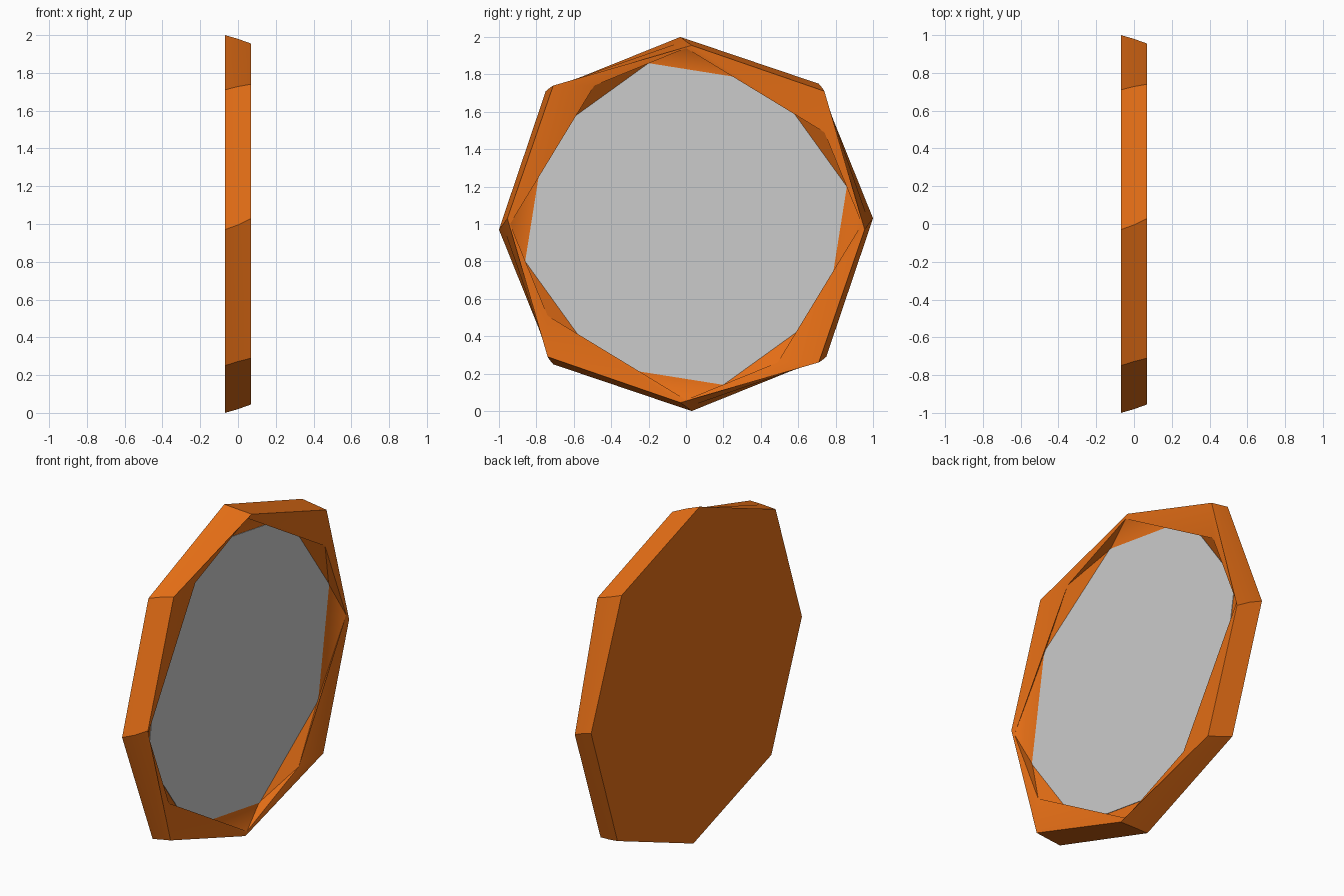
import bpy, bmesh

if "Cube" in bpy.data.objects:
    bpy.data.objects.remove(bpy.data.objects["Cube"])

orange = bpy.data.materials.new("orange_frame")
orange.diffuse_color = (0.8, 0.16, 0.008, 1)
orange.use_nodes = True
orange.node_tree.nodes["Principled BSDF"].inputs["Base Color"].default_value = orange.diffuse_color


def ring(bm, x, a, b):
    """Octagon around the x axis: two corners (y, z) repeated in four quarter turns."""
    verts = []
    for _ in range(4):
        for y, z in (a, b):
            verts.append(bm.verts.new((x, y, z + 1)))
        a, b = (a[1], -a[0]), (b[1], -b[0])
    return verts


def finish(bm, name, material=None):
    bmesh.ops.recalc_face_normals(bm, faces=bm.faces)
    mesh = bpy.data.meshes.new(name)
    bm.to_mesh(mesh)
    bm.free()
    obj = bpy.data.objects.new(name, mesh)
    bpy.context.collection.objects.link(obj)
    if material:
        mesh.materials.append(material)
    bpy.context.view_layer.objects.active = obj
    obj.select_set(True)
    bpy.ops.object.shade_smooth_by_angle(angle=0.5)
    obj.select_set(False)
    return obj


# Twisted octagonal frame: back, side ridge, front rim and inner lip
bm = bmesh.new()
rings = [
    ring(bm, -0.07, (-0.03, 1.0), (0.71, 0.75)),
    ring(bm, 0.0, (-0.005, 0.98), (0.728, 0.728)),
    ring(bm, 0.07, (0.03, 0.955), (0.74, 0.71)),
    ring(bm, 0.06, (0.0, 0.94), (0.74, 0.49)),
]
for lower, upper in zip(rings, rings[1:]):
    for i in range(8):
        j = (i + 1) % 8
        bm.faces.new((lower[i], lower[j], upper[j], upper[i]))
bm.faces.new(rings[0])

# Recess wall: triangles zigzag from the lip down to the turned floor octagon
lip = rings[3]
glass_corners = ((-0.2, 0.86), (0.46, 0.755))
floor = ring(bm, 0.0, *glass_corners)
for i in range(8):
    j = (i + 1) % 8
    bm.faces.new((lip[i], lip[j], floor[j]))
    bm.faces.new((lip[i], floor[i], floor[j]))
bm.faces.new(floor)
finish(bm, "mirror_frame", orange)

# Glass panel lying on the recess floor
bm = bmesh.new()
low = ring(bm, 0.001, *glass_corners)
high = ring(bm, 0.004, *glass_corners)
for i in range(8):
    j = (i + 1) % 8
    bm.faces.new((low[i], low[j], high[j], high[i]))
bm.faces.new(low)
bm.faces.new(high)
finish(bm, "mirror_glass")
